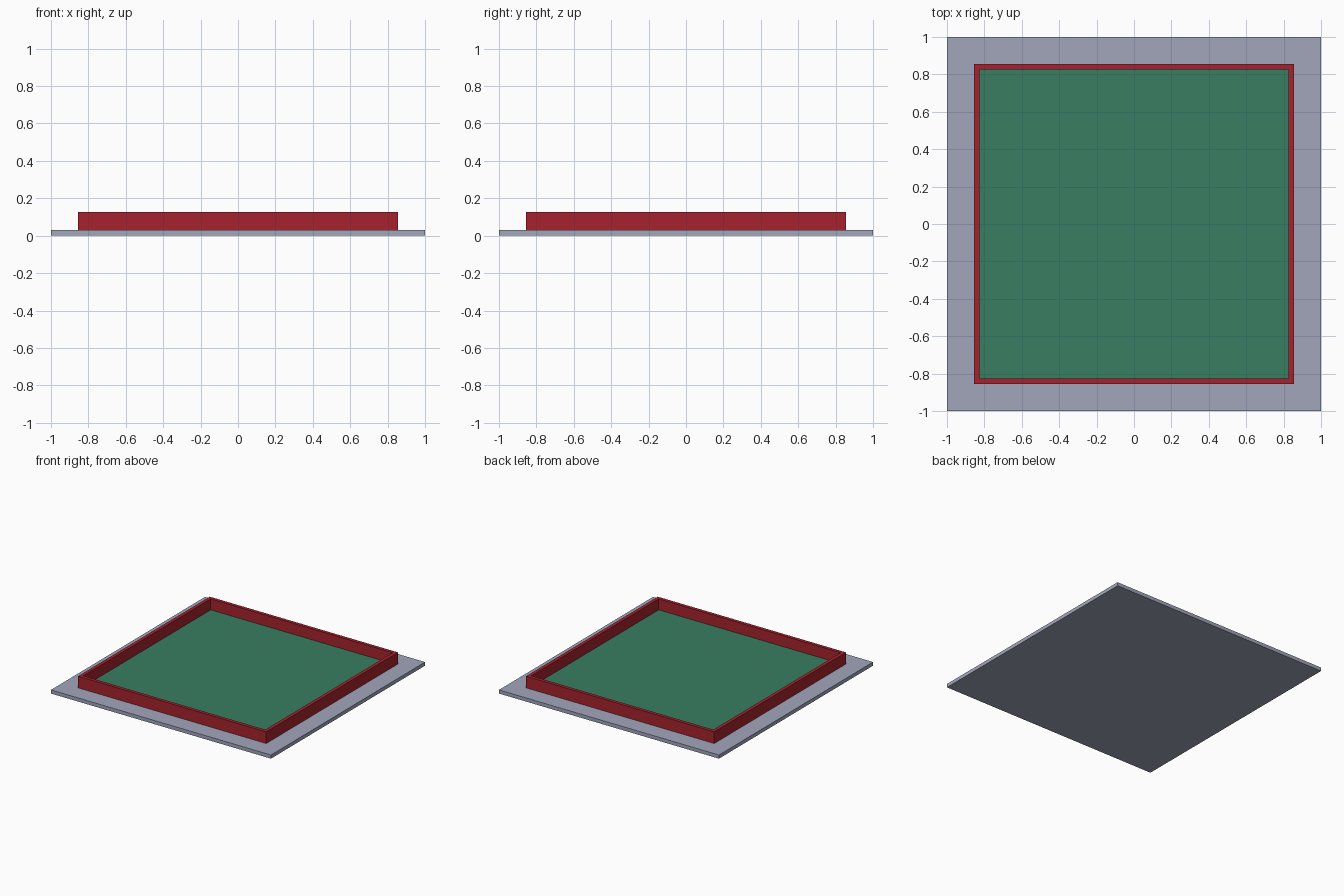
import bpy, bmesh

if "Cube" in bpy.data.objects:
    bpy.data.objects.remove(bpy.data.objects["Cube"])


def material(name, rgb):
    # sRGB 0-255 to linear
    lin = [((c / 255 + 0.055) / 1.055) ** 2.4 for c in rgb]
    m = bpy.data.materials.new(name)
    m.diffuse_color = (*lin, 1)
    m.use_nodes = True
    m.node_tree.nodes["Principled BSDF"].inputs["Base Color"].default_value = m.diffuse_color
    return m


def finish(name, bm, mat):
    bmesh.ops.recalc_face_normals(bm, faces=bm.faces)
    mesh = bpy.data.meshes.new(name)
    bm.to_mesh(mesh)
    bm.free()
    mesh.materials.append(mat)
    ob = bpy.data.objects.new(name, mesh)
    bpy.context.collection.objects.link(ob)


def slab(name, half, z0, z1, mat):
    bm = bmesh.new()
    bmesh.ops.create_cube(bm, size=1)
    for v in bm.verts:
        v.co = (v.co.x * 2 * half, v.co.y * 2 * half, z1 if v.co.z > 0 else z0)
    finish(name, bm, mat)


def square_frame(name, outer, inner, z0, z1, mat):
    # sweep a rectangular section around the four corners
    bm = bmesh.new()
    section = [(outer, z0), (outer, z1), (inner, z1), (inner, z0)]
    rings = [[bm.verts.new((sx * r, sy * r, z)) for r, z in section]
             for sx, sy in [(-1, -1), (1, -1), (1, 1), (-1, 1)]]
    for i in range(4):
        a, b = rings[i], rings[(i + 1) % 4]
        for j in range(4):
            k = (j + 1) % 4
            bm.faces.new((a[j], b[j], b[k], a[k]))
    finish(name, bm, mat)


grey = material("blue_grey", (161, 166, 187))
red = material("dark_red", (166, 34, 46))
green = material("deep_green", (56, 125, 98))

# base plate, raised border and floor inside it
slab("base_plate", 1.0, 0.0, 0.03, grey)
square_frame("border_wall", 0.855, 0.827, 0.03, 0.126, red)
slab("inner_floor", 0.827, 0.03, 0.036, green)
